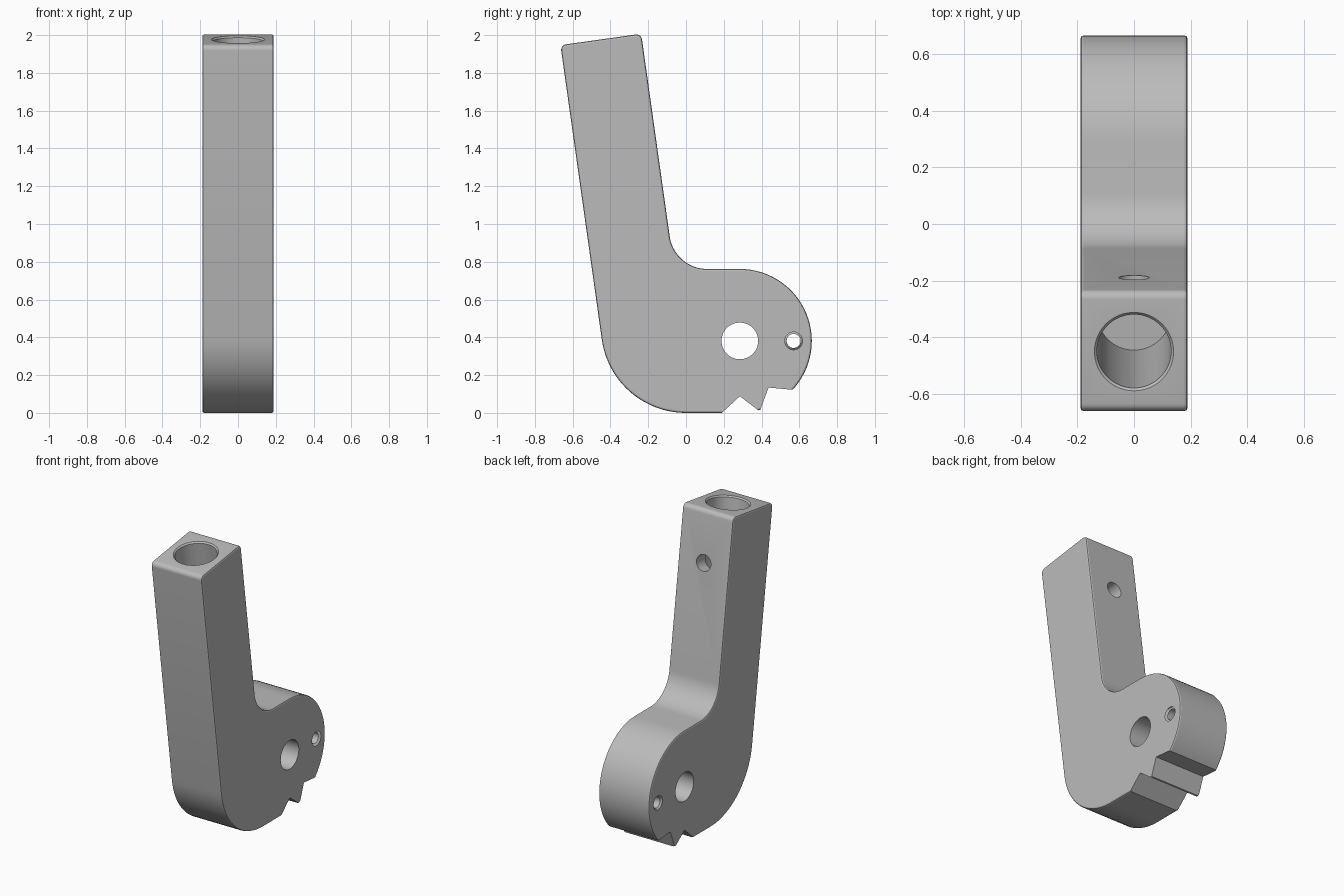
import bpy, bmesh, math
from mathutils import Vector, Matrix

if "Cube" in bpy.data.objects:
    bpy.data.objects.remove(bpy.data.objects["Cube"])

TILT = math.radians(8)
U = Vector((0, math.cos(TILT), math.sin(TILT)))    # across the arm
V = Vector((0, -math.sin(TILT), math.cos(TILT)))   # up the arm
X = Vector((1, 0, 0))
HALF = 0.189                                       # half thickness
ARM_W = 0.432
HEAD = Vector((0, 0.285, 0.381))
HEAD_R = 0.381

grey = bpy.data.materials.new("plain grey")
grey.diffuse_color = (0.5, 0.5, 0.5, 1)
grey.use_nodes = True
grey.node_tree.nodes["Principled BSDF"].inputs["Base Color"].default_value = grey.diffuse_color


def arc(c, r, a0, a1, n):
    """Points of an arc in the y-z plane, angles in degrees."""
    pts = []
    for i in range(n + 1):
        a = math.radians(a0 + (a1 - a0) * i / n)
        pts.append(c + Vector((0, r * math.cos(a), r * math.sin(a))))
    return pts


def make_object(name, bm):
    bmesh.ops.recalc_face_normals(bm, faces=bm.faces[:])
    me = bpy.data.meshes.new(name)
    bm.to_mesh(me)
    bm.free()
    me.materials.append(grey)
    ob = bpy.data.objects.new(name, me)
    bpy.context.collection.objects.link(ob)
    return ob


def slab(name, pts, half, edge=0):
    """Extrude a y-z profile across x, with optional rounded rims."""
    bm = bmesh.new()
    face = bm.faces.new([bm.verts.new(p - X * half) for p in pts])
    ext = bmesh.ops.extrude_face_region(bm, geom=[face])["geom"]
    bmesh.ops.translate(bm, verts=[g for g in ext if isinstance(g, bmesh.types.BMVert)],
                        vec=X * half * 2)
    if edge:
        rims = [e for e in bm.edges if abs(e.verts[0].co.x - e.verts[1].co.x) < 1e-5]
        bmesh.ops.bevel(bm, geom=rims, offset=edge, segments=2, profile=0.5,
                        affect='EDGES')
    return make_object(name, bm)


def rod(name, a, b, r1, r2):
    """Round cutter from point a to point b."""
    bm = bmesh.new()
    d = b - a
    m = Matrix.Translation((a + b) / 2) @ d.to_track_quat('Z', 'Y').to_matrix().to_4x4()
    bmesh.ops.create_cone(bm, cap_ends=True, segments=64, radius1=r1, radius2=r2,
                          depth=d.length, matrix=m)
    return make_object(name, bm)


# Lever body: round head, inner fillet, tilted arm, rounded heel
heel = Vector((0, 0, 0.45))
front_foot = heel - U * 0.45
front_top = front_foot + V * 1.575
back_top = front_top + U * ARM_W
R_IN = 0.2
fillet = front_foot + U * (ARM_W + R_IN)
fillet += V * ((2 * HEAD_R + R_IN - fillet.z) / V.z)
R_TIP = 0.03
profile = (arc(HEAD, HEAD_R, -90, 90, 40)
           + arc(fillet, R_IN, 270, 188, 18)
           + arc(back_top - (U + V) * R_TIP, R_TIP, 8, 98, 6)
           + arc(front_top + (U - V) * R_TIP, R_TIP, 98, 188, 6)
           + arc(heel, 0.45, 188, 270, 20))
body = slab("lever_body", profile, HALF, 0.01)

cutters = []

# Notches under the head, leaving one pointed tooth
for name, pts in (
    ("v_notch", [(0.082, -0.1), (0.533, -0.1), (0.285, 0.088)]),
    ("step_notch", [(0.36, -0.075), (0.7, -0.075), (0.7, 0.11), (0.437, 0.134)]),
):
    cutters.append(slab(name, [Vector((0, y, z)) for y, z in pts], 0.4))

# Pivot hole and chamfered pin hole through the head
cutters.append(rod("pivot_hole", HEAD - X * 0.4, HEAD + X * 0.4, 0.097, 0.097))
pin = HEAD + Vector((0, 0.285, 0))
cutters.append(rod("pin_hole", pin - X * 0.4, pin + X * 0.4, 0.037, 0.037))
for s in (-1, 1):
    cutters.append(rod("pin_chamfer", pin + X * s * (HALF - 0.01),
                       pin + X * s * (HALF + 0.01), 0.037, 0.057))

# Deep chamfered bore down the arm
mouth = (front_top + back_top) / 2
cutters.append(rod("arm_bore", mouth - V * 0.97, mouth + V * 0.1, 0.131, 0.131))
cutters.append(rod("bore_chamfer", mouth - V * 0.01, mouth + V * 0.01, 0.13, 0.15))

# Cross hole from the back of the arm into the bore
side = back_top - V * 0.343
cutters.append(rod("cross_hole", side + U * 0.1, side - U * 0.2, 0.054, 0.054))

bpy.context.view_layer.objects.active = body
body.select_set(True)
for c in cutters:
    mod = body.modifiers.new("cut", 'BOOLEAN')
    mod.operation = 'DIFFERENCE'
    mod.solver = 'EXACT'
    mod.object = c
    bpy.ops.object.modifier_apply(modifier=mod.name)
    bpy.data.objects.remove(c, do_unlink=True)

bpy.ops.object.shade_smooth_by_angle(angle=math.radians(22))
